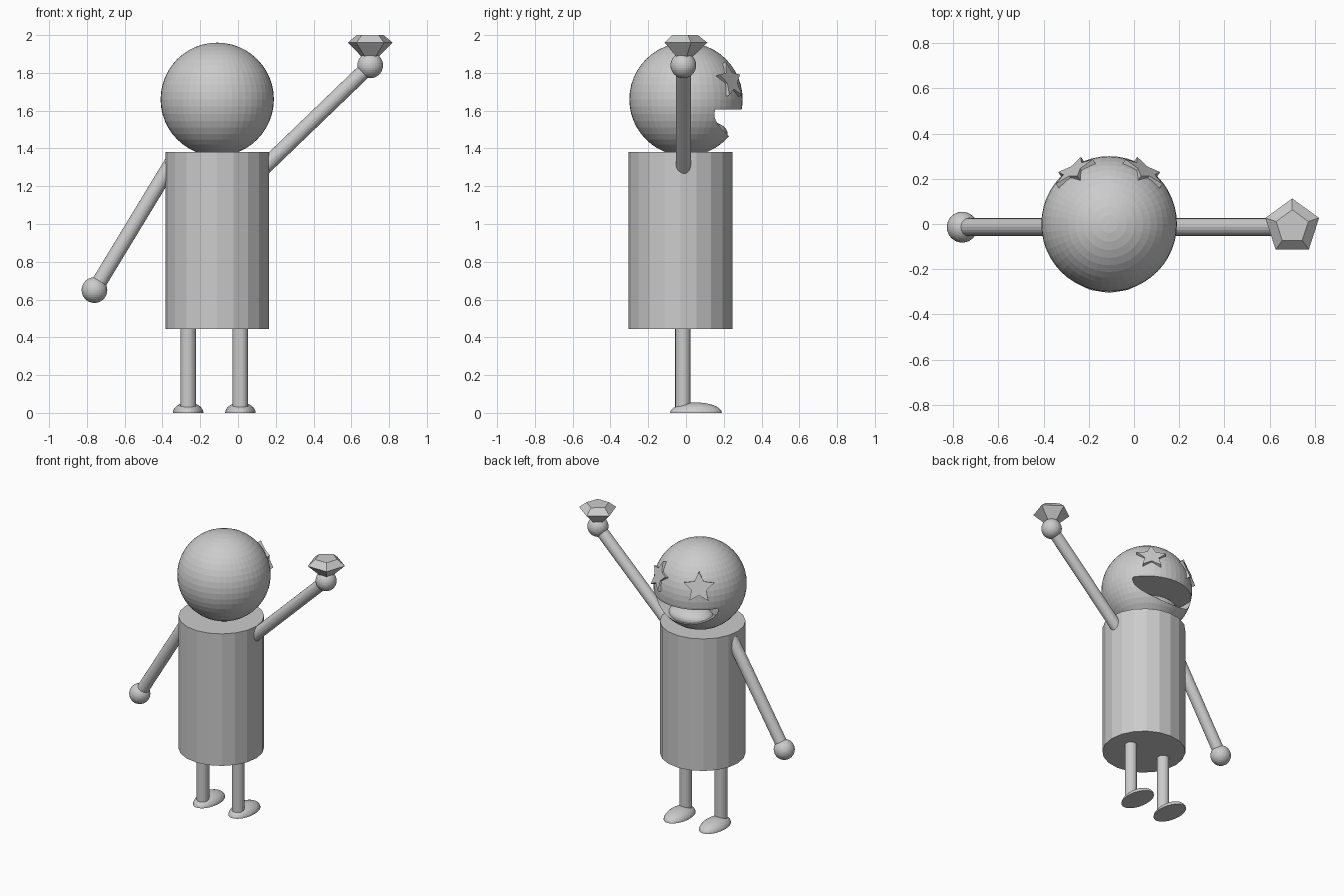
import bpy, bmesh
from math import sin, cos, pi
from mathutils import Vector, Matrix

if "Cube" in bpy.data.objects:
    bpy.data.objects.remove(bpy.data.objects["Cube"])

HEAD = Vector((-0.11, 0.0, 1.66))
HEAD_R = 0.30


def add_object(name, bm):
    bmesh.ops.recalc_face_normals(bm, faces=bm.faces[:])
    mesh = bpy.data.meshes.new(name)
    bm.to_mesh(mesh)
    bm.free()
    obj = bpy.data.objects.new(name, mesh)
    bpy.context.collection.objects.link(obj)
    return obj


def ball(name, center, radii, segs=32, rings=16, cut_z=None):
    bm = bmesh.new()
    mat = Matrix.Translation(center) @ Matrix.Diagonal((*radii, 1))
    bmesh.ops.create_uvsphere(bm, u_segments=segs, v_segments=rings, radius=1, matrix=mat)
    if cut_z is not None:
        cut = bmesh.ops.bisect_plane(bm, geom=bm.verts[:] + bm.edges[:] + bm.faces[:],
                                     plane_co=(0, 0, cut_z), plane_no=(0, 0, 1), clear_inner=True)
        edges = [e for e in bm.edges if e.is_boundary]
        bmesh.ops.contextual_create(bm, geom=edges)
    return add_object(name, bm)


def rod(name, a, b, radius, sides=20):
    a, b = Vector(a), Vector(b)
    bm = bmesh.new()
    mat = Matrix.Translation((a + b) / 2) @ (b - a).to_track_quat('Z', 'Y').to_matrix().to_4x4()
    bmesh.ops.create_cone(bm, cap_ends=True, segments=sides, radius1=radius, radius2=radius,
                          depth=(b - a).length, matrix=mat)
    return add_object(name, bm)


def prism(name, outline, depth, mat):
    """Extrude a flat XY outline along local Z and place it."""
    bm = bmesh.new()
    face = bm.faces.new([bm.verts.new((x, y, 0)) for x, y in outline])
    ext = bmesh.ops.extrude_face_region(bm, geom=[face])
    top = [g for g in ext["geom"] if isinstance(g, bmesh.types.BMVert)]
    bmesh.ops.translate(bm, verts=top, vec=(0, 0, depth))
    bmesh.ops.transform(bm, matrix=mat, verts=bm.verts[:])
    return add_object(name, bm)


# body
rod("body", (-0.11, -0.03, 0.445), (-0.11, -0.03, 1.38), 0.275)

# legs and feet
for side, x in (("left", -0.264), ("right", 0.013)):
    rod(side + "_leg", (x, -0.016, 0.02), (x, -0.016, 0.5), 0.041)
    ball(side + "_foot", (x, 0.053, 0), (0.081, 0.137, 0.055), cut_z=0)

# arms and hands
for side, shoulder, hand in (("left", (-0.34, -0.014, 1.342), (-0.76, -0.014, 0.65)),
                             ("right", (0.09, -0.014, 1.253), (0.70, -0.014, 1.84))):
    rod(side + "_arm", shoulder, hand, 0.04)
    ball(side + "_hand", hand, (0.068,) * 3)

# head with an open half-ellipse mouth
head = ball("head", HEAD, (HEAD_R,) * 3, 48, 24)
smile = [(0.25 * cos(pi + pi * i / 24), 0.14 * sin(pi + pi * i / 24)) for i in range(25)]
place = Matrix.Translation((HEAD.x, 0.45, 1.605)) @ Matrix.Rotation(pi / 2, 4, 'X')
cutter = prism("mouth_cutter", smile, 0.40, place)
cutter.hide_render = True
mod = head.modifiers.new("mouth", 'BOOLEAN')
mod.operation = 'DIFFERENCE'
mod.solver = 'EXACT'
mod.object = cutter
bpy.context.view_layer.objects.active = head
bpy.ops.object.modifier_apply(modifier=mod.name)
bpy.data.objects.remove(cutter)

# tongue
ball("tongue", (HEAD.x, 0.10, 1.48), (0.155, 0.12, 0.065))

# star eyes lying on the head surface
star = []
for i in range(10):
    r = 0.05 if i % 2 else 0.103
    star.append((r * sin(pi * i / 5), r * cos(pi * i / 5)))
for side, sx in (("left", -1), ("right", 1)):
    n = Vector((sx * 0.158, 0.238, 0.10)).normalized()
    mat = Matrix.Translation(HEAD + n * 0.28) @ n.to_track_quat('Z', 'Y').to_matrix().to_4x4()
    prism(side + "_star_eye", star, 0.026, mat)

# five-sided gem on the raised hand
bm = bmesh.new()
rings = []
for r, z in ((0.125, 1.96), (0.075, 2.0)):
    rings.append([bm.verts.new((0.70 + r * sin(2 * pi * i / 5), -0.012 + r * cos(2 * pi * i / 5), z))
                  for i in range(5)])
tip = bm.verts.new((0.70, -0.012, 1.84))
girdle, table = rings
bm.faces.new(table)
for i in range(5):
    j = (i + 1) % 5
    bm.faces.new((girdle[i], girdle[j], table[j], table[i]))
    bm.faces.new((girdle[j], girdle[i], tip))
add_object("gem", bm)
